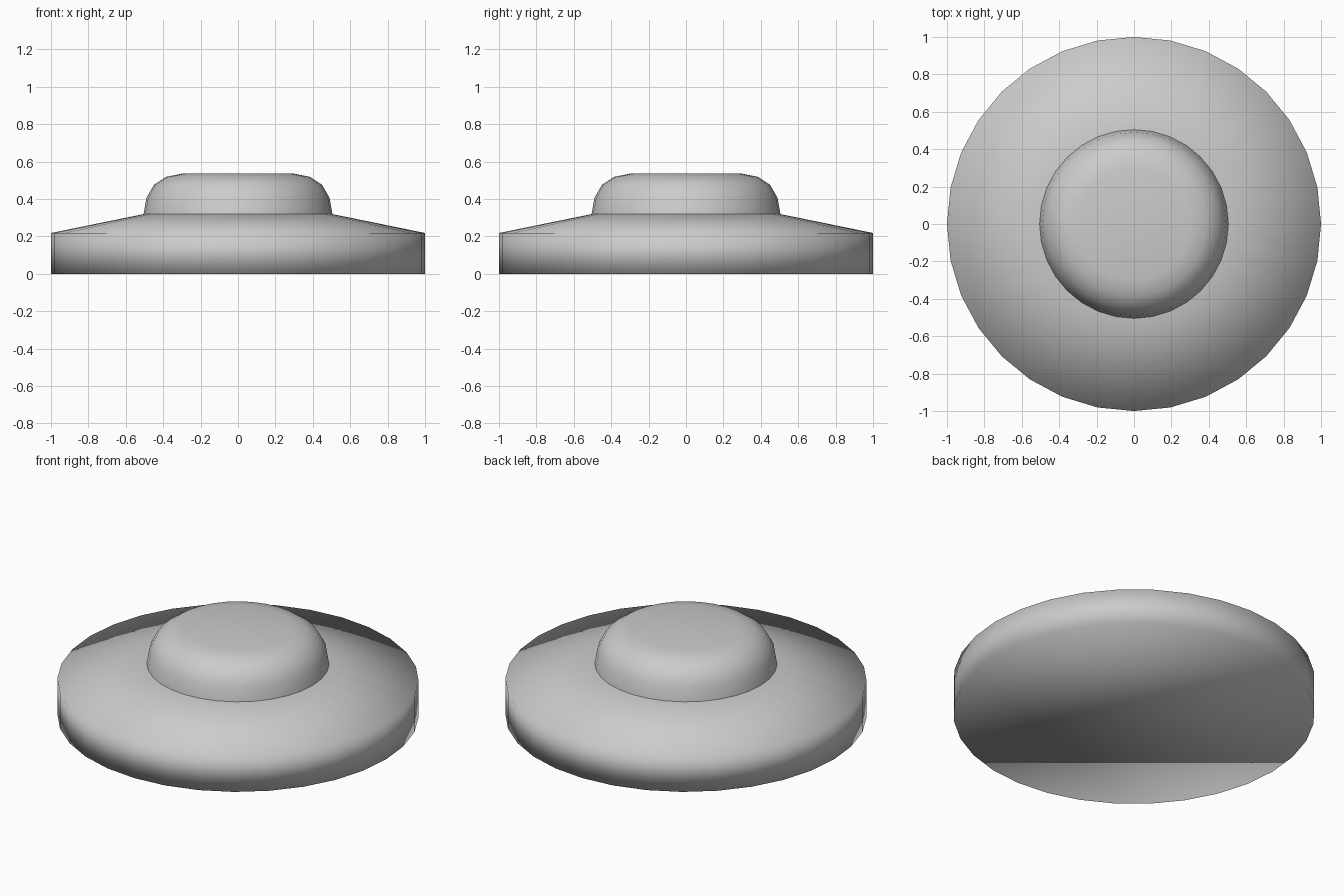
import bpy, bmesh
from math import cos, sin, tau

if "Cube" in bpy.data.objects:
    bpy.data.objects.remove(bpy.data.objects["Cube"])

SIDES = 32


def lathe(name, profile, cap_bottom):
    """Revolve (radius, z) points around z, cap the top and optionally the bottom."""
    bm = bmesh.new()
    rings = [[bm.verts.new((r * cos(tau * i / SIDES), r * sin(tau * i / SIDES), z))
              for i in range(SIDES)] for r, z in profile]
    for low, high in zip(rings, rings[1:]):
        for i in range(SIDES):
            j = (i + 1) % SIDES
            bm.faces.new((low[i], low[j], high[j], high[i]))
    bm.faces.new(rings[-1])
    if cap_bottom:
        bm.faces.new(rings[0][::-1])
    for face in bm.faces:
        face.smooth = True
    mesh = bpy.data.meshes.new(name)
    bm.to_mesh(mesh)
    bm.free()
    obj = bpy.data.objects.new(name, mesh)
    bpy.context.collection.objects.link(obj)
    return obj


# Wide base: straight wall and sloping shoulder, smooth over every edge
lathe("base", [(1, 0), (1, 0.218), (0.5, 0.32)], True)

# Rounded button with a flat top, seated on the base
lathe("button", [(0.505, 0.318), (0.49, 0.405), (0.45, 0.475),
                 (0.385, 0.518), (0.30, 0.535)], False)
